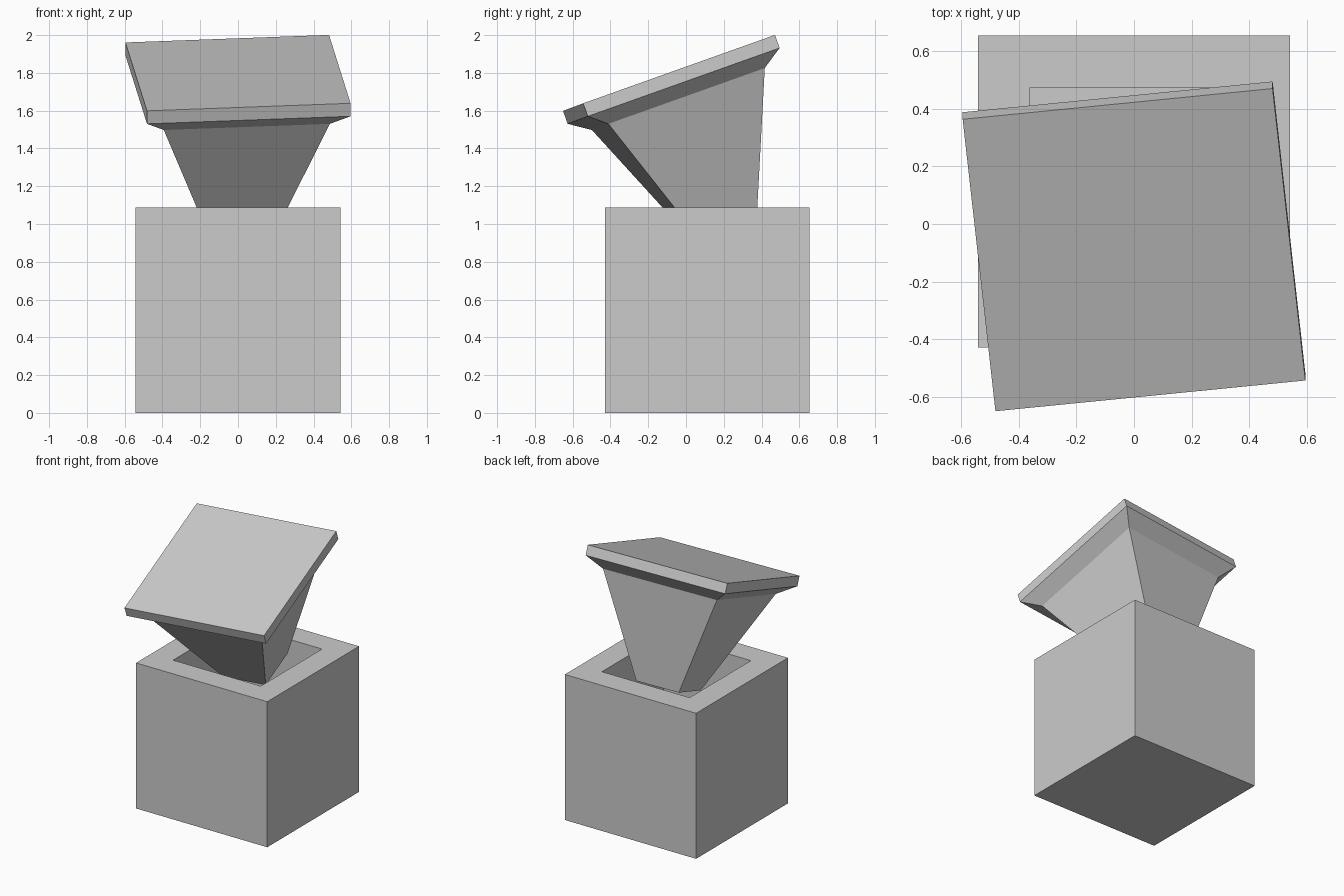
import bpy, bmesh
from mathutils import Matrix, Vector

cube = bpy.data.objects.get("Cube")
if cube:
    bpy.data.objects.remove(cube, do_unlink=True)

grey = bpy.data.materials.new("plain_grey")
grey.use_nodes = True
colour = (0.6, 0.6, 0.6, 1)
grey.diffuse_color = colour
bsdf = next(n for n in grey.node_tree.nodes if n.type == 'BSDF_PRINCIPLED')
bsdf.inputs["Base Color"].default_value = colour


def square_loft(name, rings, matrix):
    """Skin a stack of square rings given as (half width, height), capped at both ends."""
    bm = bmesh.new()
    loops = [[bm.verts.new((sx * h, sy * h, z)) for sx, sy in
              ((-1, -1), (1, -1), (1, 1), (-1, 1))] for h, z in rings]
    for low, high in zip(loops, loops[1:]):
        for i in range(4):
            j = (i + 1) % 4
            bm.faces.new((low[i], low[j], high[j], high[i]))
    bm.faces.new(loops[0][::-1])
    bm.faces.new(loops[-1])
    bmesh.ops.recalc_face_normals(bm, faces=bm.faces)
    mesh = bpy.data.meshes.new(name)
    bm.to_mesh(mesh)
    bm.free()
    mesh.materials.append(grey)
    obj = bpy.data.objects.new(name, mesh)
    obj.matrix_world = matrix
    bpy.context.collection.objects.link(obj)
    return obj


# Hollow box: outer walls, flat rim, then down inside to the floor
square_loft("hollow_box",
            [(0.542, 0), (0.542, 1.087), (0.362, 1.087), (0.362, 0.18)],
            Matrix.Translation((0, 0.113, 0)))

# Tilted head: its own axes, with the origin at the centre of the top face
across = Vector((1.08, 0.107, 0.04)).normalized()
back = Vector((-0.117, 1.01, 0.36)).normalized()
normal = across.cross(back).normalized()
back = normal.cross(across)
tilt = Matrix((across, back, normal)).transposed().to_4x4()

# Tapered stem, bevelled shoulder and square plate in one solid
square_loft("tilted_head",
            [(0.165, -0.875), (0.442, -0.147), (0.542, -0.073), (0.542, 0)],
            Matrix.Translation((0, -0.09, 1.80)) @ tilt)
